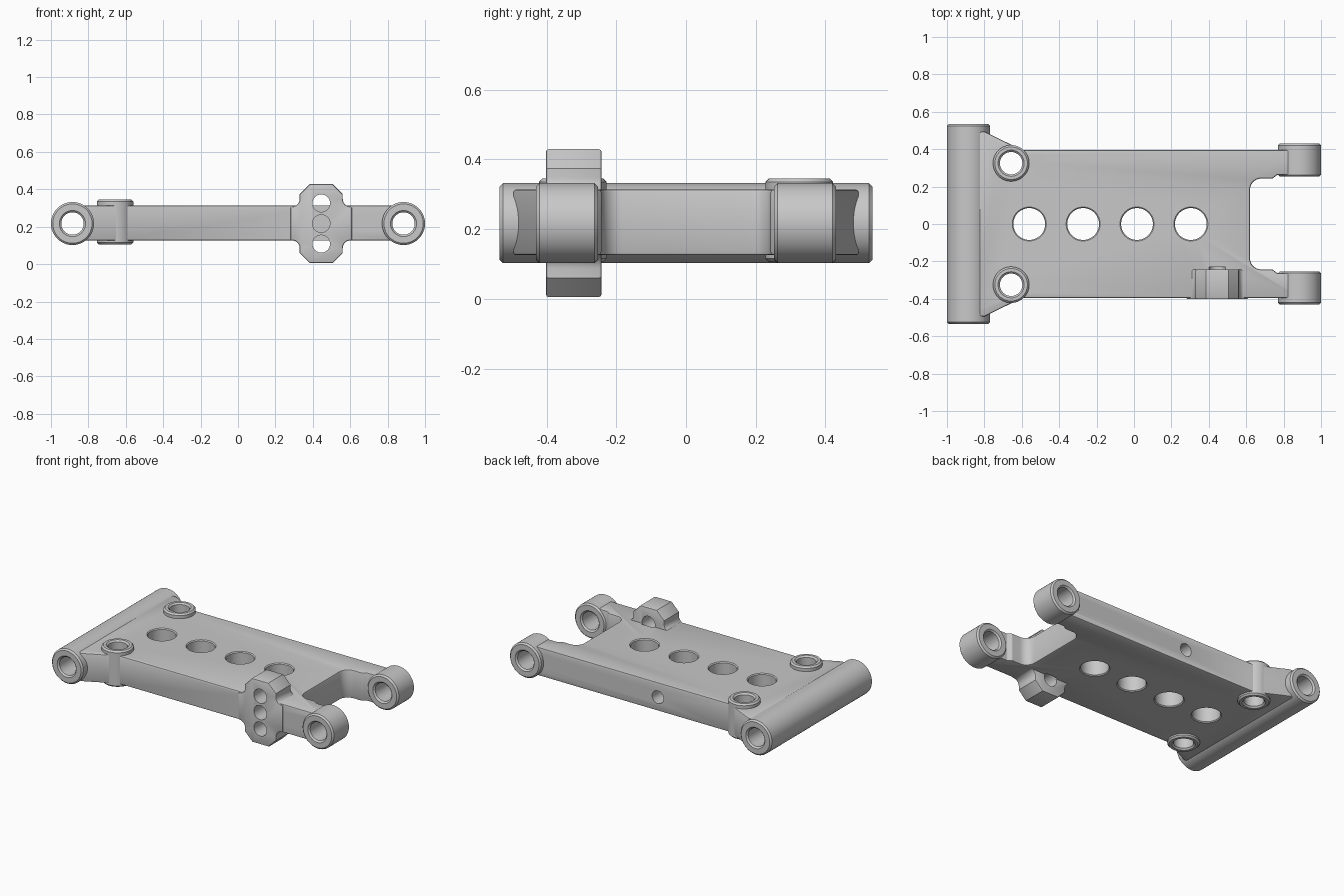
import bpy, bmesh, math
from mathutils import Vector

if "Cube" in bpy.data.objects:
    bpy.data.objects.remove(bpy.data.objects["Cube"])

scene = bpy.context.scene
MID = 0.217          # height of the hinge axis
grey = bpy.data.materials.new("grey_plastic")
grey.use_nodes = True
colour = (0.58, 0.58, 0.58, 1)
grey.diffuse_color = colour
grey.node_tree.nodes["Principled BSDF"].inputs["Base Color"].default_value = colour

parts = []
cutters = bpy.data.collections.new("hole_cutters")
scene.collection.children.link(cutters)


def make_object(name, bm, cutter=False):
    bmesh.ops.recalc_face_normals(bm, faces=bm.faces)
    mesh = bpy.data.meshes.new(name)
    bm.to_mesh(mesh)
    bm.free()
    ob = bpy.data.objects.new(name, mesh)
    if cutter:
        cutters.objects.link(ob)
        ob.hide_render = True
    else:
        scene.collection.objects.link(ob)
        parts.append(ob)
    return ob


def rounded(points, steps=7):
    """Turn (x, y, radius) corners into an outline with arcs."""
    out = []
    for i, (x, y, r) in enumerate(points):
        p = Vector((x, y))
        if not r:
            out.append(p)
            continue
        a = (Vector(points[i - 1][:2]) - p).normalized()
        b = (Vector(points[(i + 1) % len(points)][:2]) - p).normalized()
        half = a.angle(b) / 2
        centre = p + (a + b).normalized() * (r / math.sin(half))
        start = (p + a * (r / math.tan(half)) - centre).normalized()
        end = (p + b * (r / math.tan(half)) - centre).normalized()
        for k in range(steps + 1):
            t = k / steps
            sweep = math.pi - 2 * half
            arm = start * math.sin((1 - t) * sweep) + end * math.sin(t * sweep)
            out.append(centre + arm.normalized() * r)
    return out


def extrude(name, outline, low, high, axis, bevel):
    """Extrude an outline along z or y and chamfer its sharp edges."""
    bm = bmesh.new()
    place = (lambda p, t: (p.x, p.y, t)) if axis == "z" else (lambda p, t: (p.x, t, p.y))
    face = bm.faces.new([bm.verts.new(place(p, low)) for p in outline])
    ext = bmesh.ops.extrude_face_region(bm, geom=[face], use_keep_orig=True)["geom"]
    step = Vector(place(Vector((0, 0)), high - low))
    bmesh.ops.translate(bm, vec=step, verts=[v for v in ext if isinstance(v, bmesh.types.BMVert)])
    ob = make_object(name, bm)
    mod = ob.modifiers.new("chamfer", "BEVEL")
    mod.width, mod.segments, mod.angle_limit = bevel, 2, math.radians(50)
    mod.use_clamp_overlap = False
    return ob


def turned(name, x, other, axis, rings, cutter=False, sides=48):
    """Round part from (position, radius) rings; other is y for axis z, z for axis y."""
    bm = bmesh.new()
    loops = []
    for t, r in rings:
        loop = []
        for k in range(sides):
            a = 2 * math.pi * k / sides
            u, v = x + r * math.cos(a), other + r * math.sin(a)
            loop.append(bm.verts.new((u, v, t) if axis == "z" else (u, t, v)))
        loops.append(loop)
    for la, lb in zip(loops, loops[1:]):
        for k in range(sides):
            n = (k + 1) % sides
            bm.faces.new((la[k], la[n], lb[n], lb[k]))
    bm.faces.new(loops[0])
    bm.faces.new(loops[-1])
    return make_object(name, bm, cutter)


def barrel(name, x, other, axis, low, high, r, c=0.01):
    return turned(name, x, other, axis, [(low, r - c), (low + c, r), (high - c, r), (high, r - c)])


def bore(name, x, other, axis, low, high, r, c=0.01):
    """Through hole with a countersink at both ends."""
    turned(name, x, other, axis, [(low - c, r + 2 * c), (low + c, r), (high - c, r),
                                  (high + c, r + 2 * c)], True)


# Main plate: flared at the hinge end, forked at the other
half = [(-0.885, 0.49, 0), (-0.8, 0.495, 0), (-0.6, 0.396, 0), (0.88, 0.396, 0),
        (0.88, 0.262, 0), (0.765, 0.262, 0.012), (0.74, 0.243, 0.012), (0.62, 0.243, 0.06)]
outline = half + [(x, -y, r) for x, y, r in reversed(half)]
extrude("plate", rounded(outline), 0.125, 0.314, "z", 0.009)

# Long hinge barrel
barrel("hinge_barrel", -0.885, MID, "y", -0.535, 0.535, 0.115)
bore("hinge_bore", -0.885, MID, "y", -0.535, 0.535, 0.06)

# Fork ears and upright bosses on both sides
for side, s in (("left", 1), ("right", -1)):
    low, high = sorted((0.253 * s, 0.43 * s))
    barrel("fork_ear_" + side, 0.885, MID, "y", low, high, 0.115)
    bore("ear_bore_" + side, 0.885, MID, "y", low, high, 0.06)
    barrel("boss_" + side, -0.657, 0.325 * s, "z", 0.105, 0.345, 0.097)
    bore("boss_bore_" + side, -0.657, 0.325 * s, "z", 0.105, 0.345, 0.06)

# Mounting lug with three holes on the front edge
q = [(0.06, 0.212, 0), (0.115, 0.157, 0), (0.115, 0.093, 0.04), (0.165, 0.09, 0)]
q = q + [(x, -z, r) for x, z, r in reversed(q)]
q = q + [(-x, -z, r) for x, z, r in q]
extrude("mounting_lug", rounded([(x + 0.445, z + MID, r) for x, z, r in q]),
        -0.402, -0.242, "y", 0.008)
for i in (-1, 0, 1):
    turned("lug_hole", 0.445, MID + i * 0.109, "y", [(-0.45, 0.047), (-0.23, 0.047)], True, 32)

# Row of lightening holes, and a blind hole in the back edge
for x in (-0.56, -0.272, 0.016, 0.304):
    bore("plate_hole", x, 0, "z", 0.125, 0.314, 0.085, 0.006)
turned("edge_hole", -0.07, MID, "y", [(0.27, 0.042), (0.45, 0.042)], True, 32)

# Drill every part, then bake the modifiers and shade
for ob in parts:
    mod = ob.modifiers.new("holes", "BOOLEAN")
    mod.operand_type = "COLLECTION"
    mod.collection = cutters
    mod.operation = "DIFFERENCE"
    mod.solver = "EXACT"
bpy.context.view_layer.update()
depsgraph = bpy.context.evaluated_depsgraph_get()
baked = [bpy.data.meshes.new_from_object(ob.evaluated_get(depsgraph)) for ob in parts]
for ob, mesh in zip(parts, baked):
    ob.modifiers.clear()
    ob.data = mesh
    mesh.materials.clear()
    mesh.materials.append(grey)
for ob in list(cutters.objects):
    bpy.data.objects.remove(ob)
bpy.data.collections.remove(cutters)

bpy.ops.object.select_all(action="DESELECT")
for ob in parts:
    ob.select_set(True)
bpy.context.view_layer.objects.active = parts[0]
bpy.ops.object.shade_smooth_by_angle(angle=math.radians(30))
